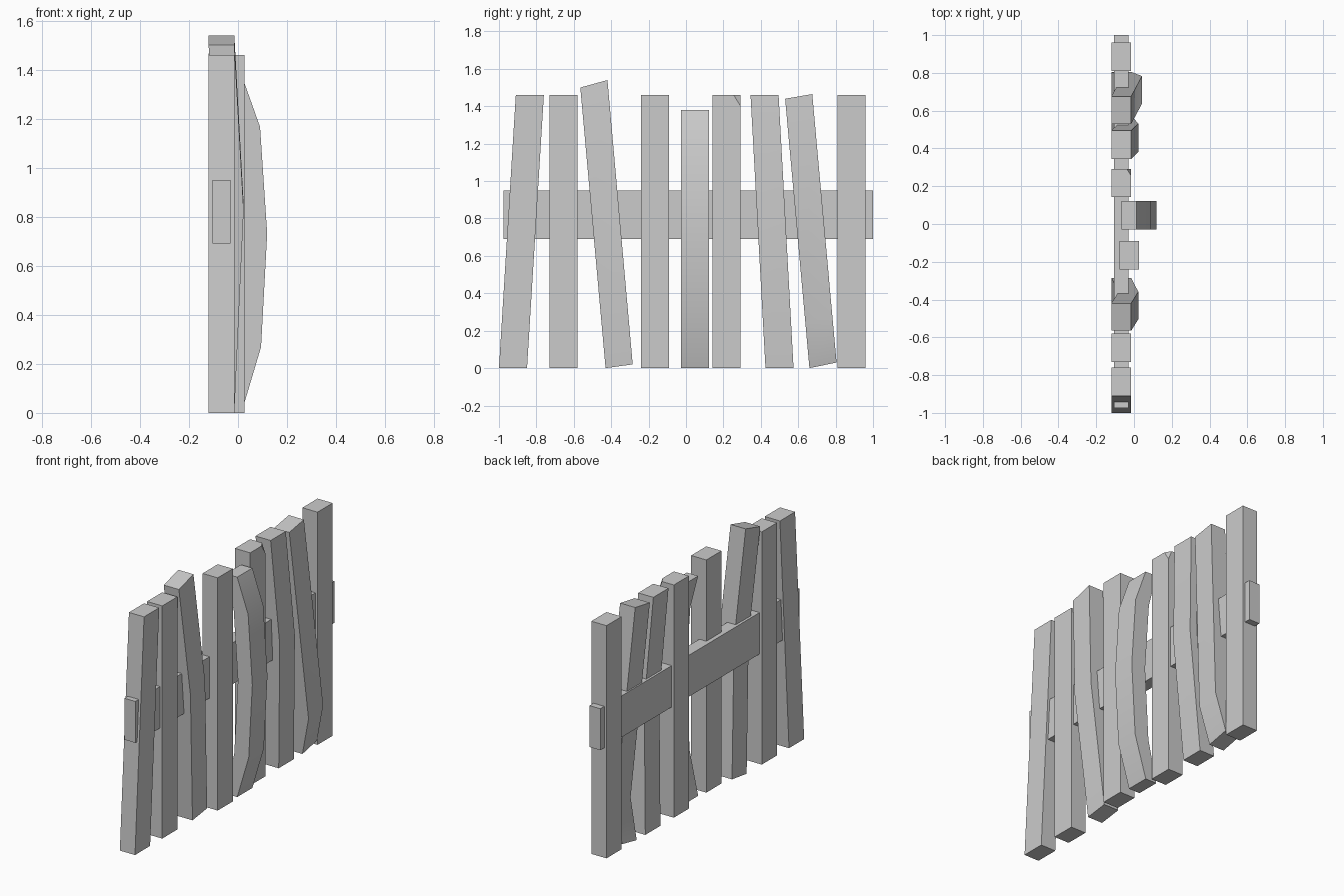
import bpy, bmesh
from mathutils import Vector
from math import radians

if "Cube" in bpy.data.objects:
    bpy.data.objects.remove(bpy.data.objects["Cube"])

FRONT, THICK, TOP = -0.015, 0.105, 1.46


def plank(name, bottom, top, bends=(), ends=(FRONT, THICK)):
    """bottom/top: two (y, z) corners; bends: (fraction of height, front x, thickness)."""
    bm = bmesh.new()
    rings = []
    for t, xf, th in [(0, *ends), *bends, (1, *ends)]:
        a, b = (Vector(bottom[i]).lerp(Vector(top[i]), t) for i in (0, 1))
        rings.append([bm.verts.new((x, p[0], p[1])) for x, p in
                      ((xf - th, a), (xf, a), (xf, b), (xf - th, b))])
    for lo, hi in zip(rings, rings[1:]):
        for i in range(4):
            j = (i + 1) % 4
            bm.faces.new((lo[i], lo[j], hi[j], hi[i]))
    bm.faces.new(rings[0][::-1])
    bm.faces.new(rings[-1])
    return finish(name, bm, bool(bends))


def finish(name, bm, smooth=False):
    bmesh.ops.recalc_face_normals(bm, faces=bm.faces)
    me = bpy.data.meshes.new(name)
    bm.to_mesh(me)
    bm.free()
    ob = bpy.data.objects.new(name, me)
    bpy.context.collection.objects.link(ob)
    if smooth:
        bpy.ops.object.select_all(action='DESELECT')
        ob.select_set(True)
        bpy.context.view_layer.objects.active = ob
        bpy.ops.object.shade_smooth_by_angle(angle=radians(30))
    return ob


def upright(name, y, y_top=None, top=TOP, w=0.15, **kw):
    yt = y if y_top is None else y_top
    return plank(name, ((y, 0), (y + w, 0)), ((yt, top), (yt + w, top)), **kw)


# horizontal rail
plank("rail", ((-0.975, 0.69), (1.0, 0.69)), ((-0.975, 0.95), (1.0, 0.95)),
      ends=(-0.03, 0.075))

# straight boards
upright("leaning_plank", -1.0, -0.91)
upright("left_plank", -0.73)
upright("forward_plank", -0.24, ends=(0.027, THICK))
upright("right_end_plank", 0.81)

# bent boards
mid = [(0.55, 0.023, THICK)]
plank("left_bent_plank", ((-0.43, 0), (-0.285, 0.02)),
      ((-0.565, 1.50), (-0.42, 1.54)), mid)
upright("right_bent_plank", 0.425, 0.345, bends=mid)
plank("low_bent_plank", ((0.66, 0), (0.805, 0.03)),
      ((0.53, 1.44), (0.675, 1.465)), [(0.17, 0.043, THICK)])
upright("bowed_plank", -0.028, top=1.38, ends=(0.014, 0.079),
        bends=[(0.195, 0.094, 0.1), (0.53, 0.119, 0.1), (0.845, 0.09, 0.1)])

# board with one chipped top corner
chipped = upright("chipped_plank", 0.142)
bm = bmesh.new()
bm.from_mesh(chipped.data)
a, b, c = (Vector(p) for p in
           ((FRONT, 0.255, TOP), (-0.038, 0.292, TOP), (FRONT, 0.292, 1.40)))
n = (b - a).cross(c - a).normalized()
if n.dot(Vector((FRONT, 0.292, TOP)) - a) < 0:
    n.negate()
res = bmesh.ops.bisect_plane(bm, geom=bm.verts[:] + bm.edges[:] + bm.faces[:],
                             plane_co=a, plane_no=n, clear_outer=True)
bmesh.ops.holes_fill(bm, edges=[e for e in bm.edges if e.is_boundary], sides=0)
bmesh.ops.recalc_face_normals(bm, faces=bm.faces)
bm.to_mesh(chipped.data)
bm.free()
